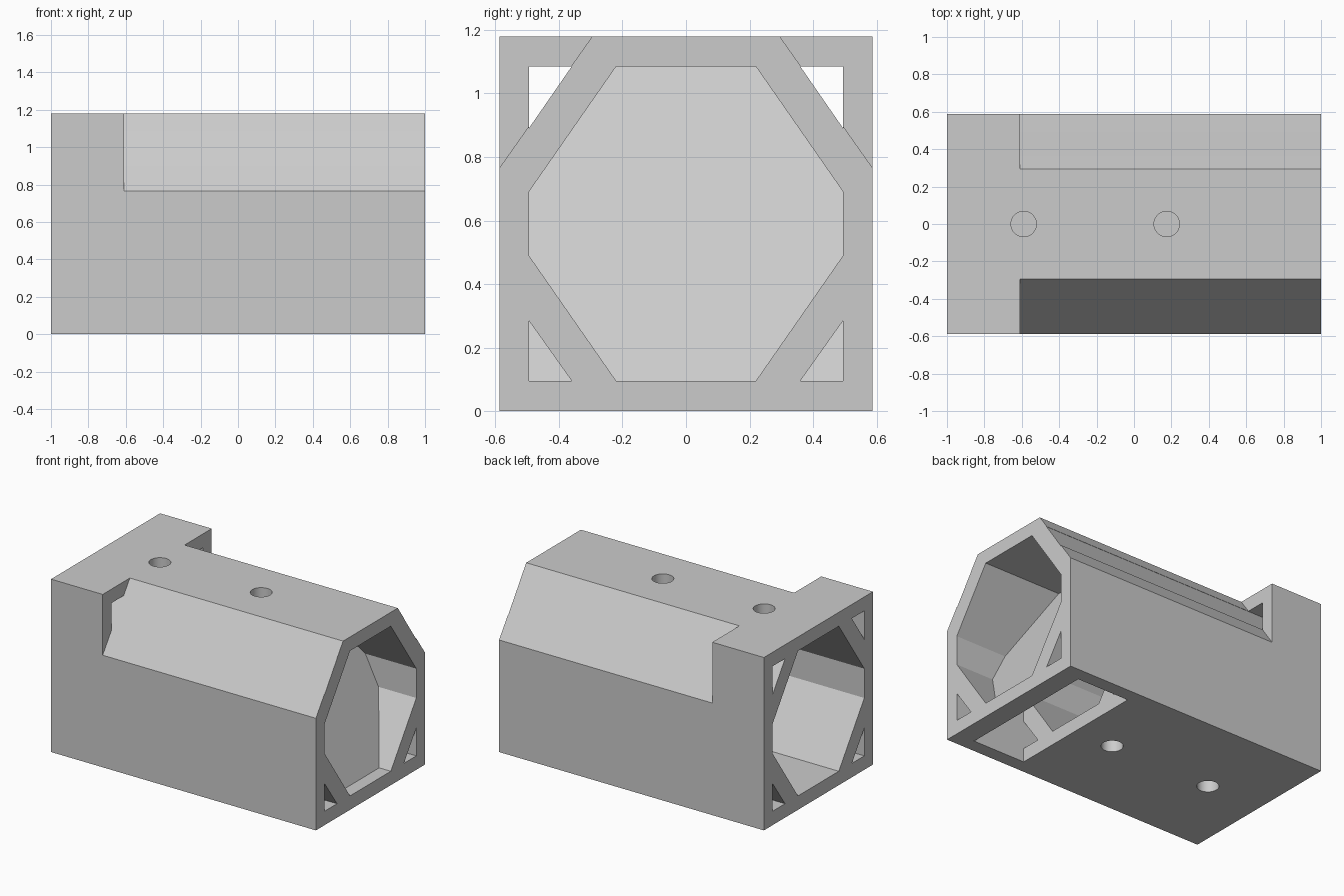
import bpy
import bmesh
import math
from mathutils import Vector

cube = bpy.data.objects.get("Cube")
if cube:
    bpy.data.objects.remove(cube, do_unlink=True)

grey = bpy.data.materials.new("light_grey")
grey.use_nodes = True
COLOUR = (0.6, 0.6, 0.6, 1.0)
grey.diffuse_color = COLOUR
grey.node_tree.nodes["Principled BSDF"].inputs["Base Color"].default_value = COLOUR


def prism(name, points, start, end, axis):
    """Extrude a closed profile along x (points are y, z) or y (points are x, z)."""
    bm = bmesh.new()
    place = (lambda a, b: (start, a, b)) if axis == "x" else (lambda a, b: (a, start, b))
    face = bm.faces.new([bm.verts.new(place(a, b)) for a, b in points])
    moved = bmesh.ops.extrude_face_region(bm, geom=[face])["geom"]
    step = Vector((end - start, 0, 0)) if axis == "x" else Vector((0, end - start, 0))
    bmesh.ops.translate(bm, vec=step, verts=[g for g in moved if isinstance(g, bmesh.types.BMVert)])
    bmesh.ops.recalc_face_normals(bm, faces=bm.faces)
    mesh = bpy.data.meshes.new(name)
    bm.to_mesh(mesh)
    bm.free()
    mesh.materials.append(grey)
    obj = bpy.data.objects.new(name, mesh)
    bpy.context.collection.objects.link(obj)
    return obj


def combine(target, tool, operation="DIFFERENCE"):
    """Apply a boolean and remove the tool."""
    tool.hide_render = True
    mod = target.modifiers.new("cut", "BOOLEAN")
    mod.operation = operation
    mod.solver = "EXACT"
    mod.object = tool
    bpy.context.view_layer.objects.active = target
    bpy.ops.object.modifier_apply(modifier=mod.name)
    bpy.data.objects.remove(tool, do_unlink=True)


def mirrored(half):
    """Close a half profile across y = 0."""
    return half + [(-y, z) for y, z in reversed(half)]


HALF, TOP = 0.588, 1.18
INNER, FLOOR, CEILING = 0.495, 0.095, 1.085

# Main block
body = prism("housing", mirrored([(HALF, 0), (HALF, TOP)]), -1, 1, "x")

# Octagonal bore through the whole length
bore = [(0.22, FLOOR), (INNER, 0.49), (INNER, 0.69), (0.22, CEILING)]
combine(body, prism("bore", mirrored(bore), -1.1, 1.1, "x"))

# Corner bevels and triangular corner channels on both sides
for side in (-1, 1):
    wedge = [(0.295, TOP), (0.295, 1.3), (0.7, 1.3), (0.7, 0.765), (HALF, 0.765)]
    low = [(0.36, FLOOR), (INNER, FLOOR), (INNER, 0.285)]
    high = [(0.36, CEILING), (INNER, CEILING), (INNER, 0.89)]
    for name, shape, start in (("channel", low, -1.1), ("channel", high, -1.1), ("bevel", wedge, -0.61)):
        combine(body, prism(name, [(side * y, z) for y, z in shape], start, 1.1, "x"))

# Opening in the floor behind the slanted panel
slot = [(0.466, -0.1), (0.87, -0.1), (0.87, 0.08), (0.565, 0.69), (0.466, 0.69)]
combine(body, prism("slot", slot, -INNER, INNER, "y"))

# Blind round holes in the top and bottom
for x in (-0.59, 0.175):
    for z in (0, TOP):
        bpy.ops.mesh.primitive_cylinder_add(vertices=48, radius=0.068, depth=0.16, location=(x, 0, z))
        hole = bpy.context.object
        hole.data.materials.append(grey)
        combine(body, hole)

# Slanted panel closing the bore, trimmed to the inside of the housing
panel = prism("slanted_panel", [(0.959, 0.002), (0.402, 1.115), (0.302, 1.115), (0.859, 0.002)], -0.6, 0.6, "y")
inside = [(0.5, -0.1), (0.5, 0.69), (0.225, CEILING + 0.005)]
combine(panel, prism("panel_trim", mirrored(inside), -1.1, 1.1, "x"), "INTERSECT")

# Smooth hole walls, crisp edges elsewhere
bpy.ops.object.select_all(action="DESELECT")
body.select_set(True)
bpy.context.view_layer.objects.active = body
bpy.ops.object.shade_smooth_by_angle(angle=math.radians(20))
